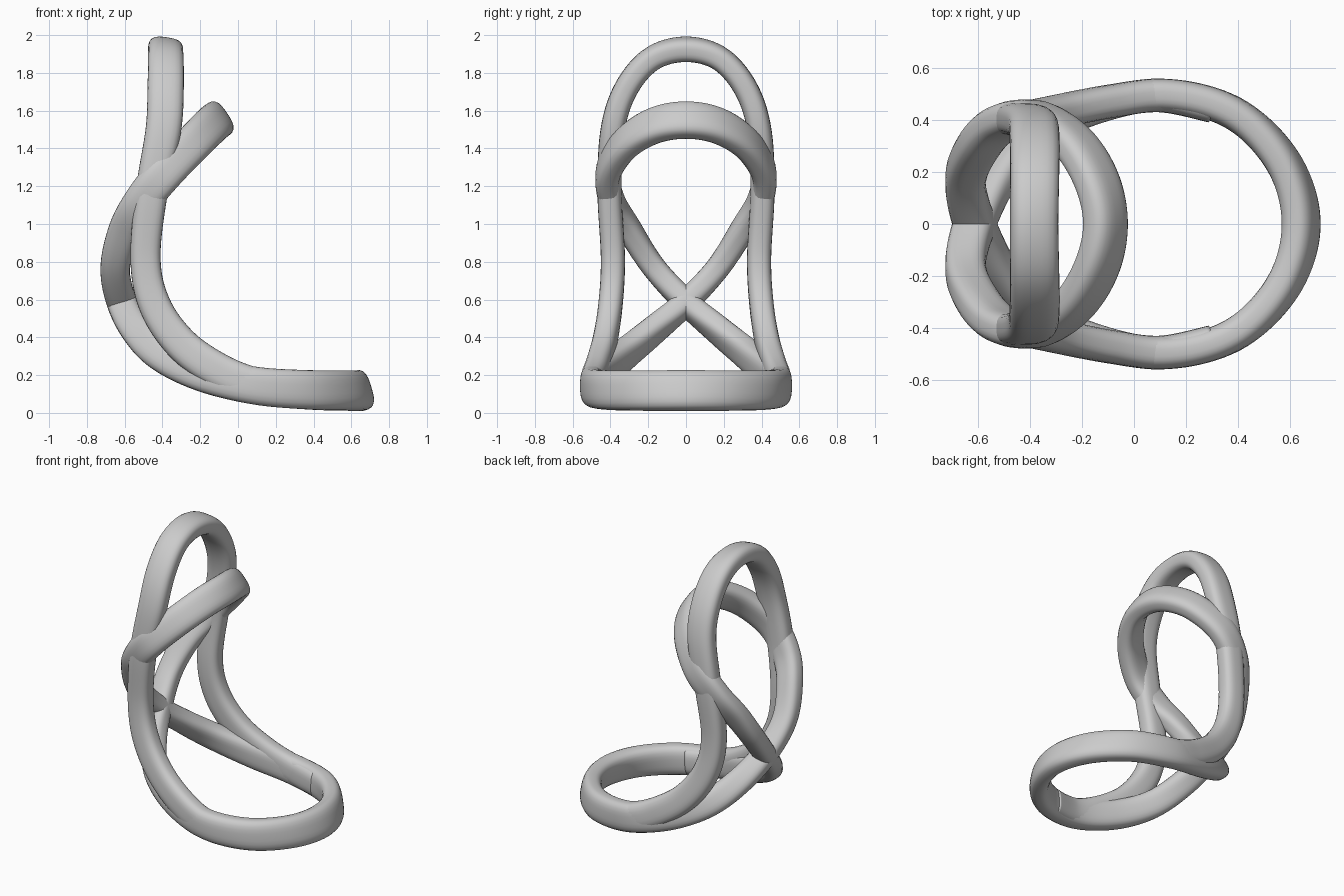
import bpy
import bmesh
from math import cos, sin, tau
from mathutils import Vector

if "Cube" in bpy.data.objects:
    bpy.data.objects.remove(bpy.data.objects["Cube"])

gray = bpy.data.materials.new("plain gray")
gray.use_nodes = True
gray.diffuse_color = (0.6, 0.6, 0.6, 1)
gray.node_tree.nodes["Principled BSDF"].inputs["Base Color"].default_value = (0.6, 0.6, 0.6, 1)

SIDES, STEPS, THICK = 28, 10, 0.064


def smooth_path(keys, closed):
    """Catmull-Rom through keys of (position, width direction, half width)."""
    n = len(keys)
    out = []
    for i in range(n if closed else n - 1):
        four = [keys[(i + k) % n] if closed else keys[min(max(i + k, 0), n - 1)]
                for k in (-1, 0, 1, 2)]
        for s in range(STEPS):
            t = s / STEPS
            a, b, c, d = four
            out.append([(b[j] * 2 + (c[j] - a[j]) * t
                         + (a[j] * 2 - b[j] * 5 + c[j] * 4 - d[j]) * t * t
                         + (b[j] * 3 - a[j] - c[j] * 3 + d[j]) * t ** 3) / 2
                        for j in range(3)])
    if not closed:
        out.append(list(keys[-1]))
    return out


def sweep(name, keys, closed):
    """Sweep a rounded flat section along the path."""
    path = smooth_path(keys, closed)
    n = len(path)
    bm = bmesh.new()
    rings = []
    for i, (pos, wide, half) in enumerate(path):
        after = path[(i + 1) % n if closed else min(i + 1, n - 1)][0]
        before = path[i - 1 if closed else max(i - 1, 0)][0]
        tangent = (after - before).normalized()
        wide = (wide - tangent * wide.dot(tangent)).normalized()
        thin = tangent.cross(wide)
        ring = []
        for k in range(SIDES):
            c, s = cos(tau * k / SIDES), sin(tau * k / SIDES)
            r = (abs(c) ** 3 + abs(s) ** 3) ** (-1 / 3)
            ring.append(bm.verts.new(pos + wide * (half * r * c) + thin * (THICK * r * s)))
        rings.append(ring)
    for i in range(n if closed else n - 1):
        a, b = rings[i], rings[(i + 1) % n]
        for k in range(SIDES):
            m = (k + 1) % SIDES
            bm.faces.new((a[k], a[m], b[m], b[k]))
    if not closed:
        bm.faces.new(rings[0])
        bm.faces.new(rings[-1])
    bmesh.ops.recalc_face_normals(bm, faces=bm.faces)
    mesh = bpy.data.meshes.new(name)
    bm.to_mesh(mesh)
    bm.free()
    mesh.materials.append(gray)
    mesh.shade_smooth()
    obj = bpy.data.objects.new(name, mesh)
    bpy.context.collection.objects.link(obj)


def key(x, y, z, wx, wz, half):
    return Vector((x, y, z)), Vector((wx, 0, wz)).normalized(), half


def mirrored(keys):
    flip = Vector((1, -1, 1))
    return [(p * flip, w, h) for p, w, h in reversed(keys)]


# Figure-eight band: floor ring, crossing at the back, then the forward hoop
half_eight = [
    key(.645, 0, .118, -.3, 1, .108),
    key(.575, .24, .118, -.22, 1, .106),
    key(.38, .43, .122, -.08, 1, .104),
    key(.1, .497, .143, .08, 1, .1),
    key(-.18, .44, .205, .3, 1, .095),
    key(-.4, .33, .305, .55, .8, .09),
    key(-.53, .18, .43, .8, .6, .085),
    key(-.615, 0, .585, .96, .25, .08),
    key(-.65, -.17, .77, 1, -.05, .078),
    key(-.6, -.3, .97, .92, -.4, .085),
    key(-.51, -.39, .1 + 1.02, .8, -.6, .095),
    key(-.385, -.412, 1.275, .7, -.7, .1),
    key(-.24, -.32, 1.425, .68, -.73, .1),
    key(-.145, -.17, 1.52, .62, -.78, .102),
    key(-.11, 0, 1.55, .55, -.83, .102),
]
sweep("figure_eight_band", half_eight + mirrored(half_eight[1:-1]), True)

# Tall arch whose feet flow into the floor ring
half_arch = [
    key(.3, .455, .126, -.03, 1, .09),
    key(.1, .495, .145, .1, 1, .093),
    key(-.1, .472, .222, .35, .9, .093),
    key(-.3, .432, .365, .6, .75, .09),
    key(-.44, .4, .57, .85, .45, .085),
    key(-.49, .387, .82, 1, .05, .08),
    key(-.455, .405, 1.18, .97, -.2, .085),
    key(-.395, .388, 1.5, 1, -.08, .094),
    key(-.383, .315, 1.72, 1, -.05, .096),
    key(-.383, .18, 1.875, 1, -.1, .094),
    key(-.385, 0, 1.925, 1, -.15, .092),
]
sweep("tall_arch", half_arch + mirrored(half_arch[:-1]), False)
